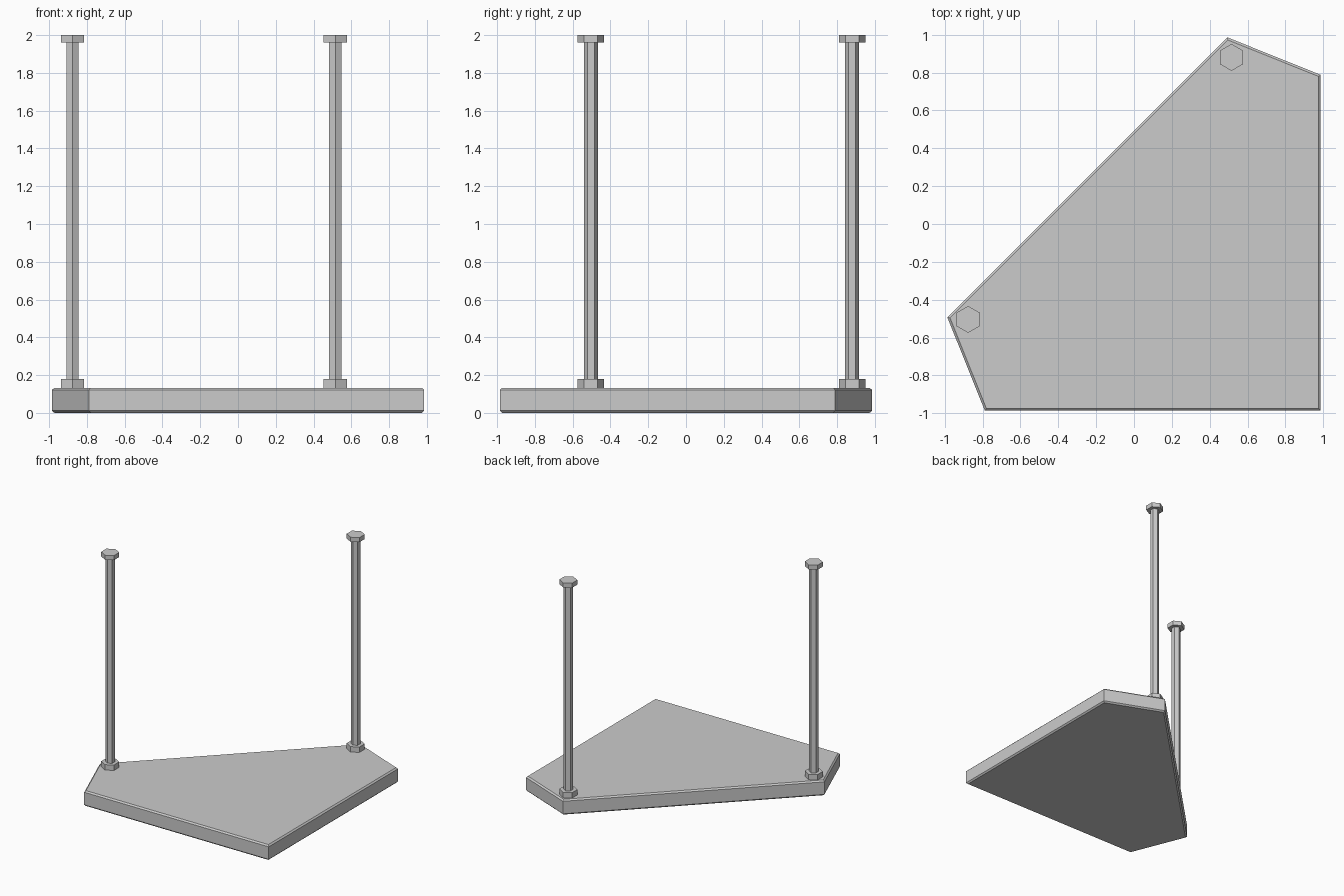
import bpy, bmesh, math

if "Cube" in bpy.data.objects:
    bpy.data.objects.remove(bpy.data.objects["Cube"])


def prism(name, outline, z0, z1, bevel=0.0):
    """Extrude a flat outline from z0 to z1, optionally chamfering its rims."""
    bm = bmesh.new()
    face = bm.faces.new([bm.verts.new((x, y, z0)) for x, y in outline])
    ext = bmesh.ops.extrude_face_region(bm, geom=[face])
    for v in ext["geom"]:
        if isinstance(v, bmesh.types.BMVert):
            v.co.z = z1
    bmesh.ops.recalc_face_normals(bm, faces=bm.faces)
    if bevel:
        rims = [e for e in bm.edges if abs(e.verts[0].co.z - e.verts[1].co.z) < 1e-6]
        bmesh.ops.bevel(bm, geom=rims, offset=bevel, segments=1,
                        affect='EDGES', profile=0.5)
    mesh = bpy.data.meshes.new(name)
    bm.to_mesh(mesh)
    bm.free()
    obj = bpy.data.objects.new(name, mesh)
    bpy.context.collection.objects.link(obj)
    return obj


def hexagon(cx, cy, r):
    """Hexagon with its corners pointing along y."""
    return [(cx + r * math.sin(math.tau * i / 6), cy + r * math.cos(math.tau * i / 6))
            for i in range(6)]


# Five-sided floor slab, symmetric about its diagonal
TOP = 0.133
slab = [(-0.986, -0.493), (-0.788, -0.986), (0.986, -0.986), (0.986, 0.788), (0.493, 0.986)]
prism("floor_slab", slab, 0.0, TOP, 0.012)

# Hexagonal posts with a foot collar and a cap
for side, (x, y) in {"left": (-0.876, -0.504), "back": (0.515, 0.88)}.items():
    prism(f"{side}_post_collar", hexagon(x, y, 0.071), TOP - 0.005, 0.18)
    prism(f"{side}_post_shaft", hexagon(x, y, 0.037), 0.175, 1.965)
    prism(f"{side}_post_cap", hexagon(x, y, 0.071), 1.96, 2.0)
